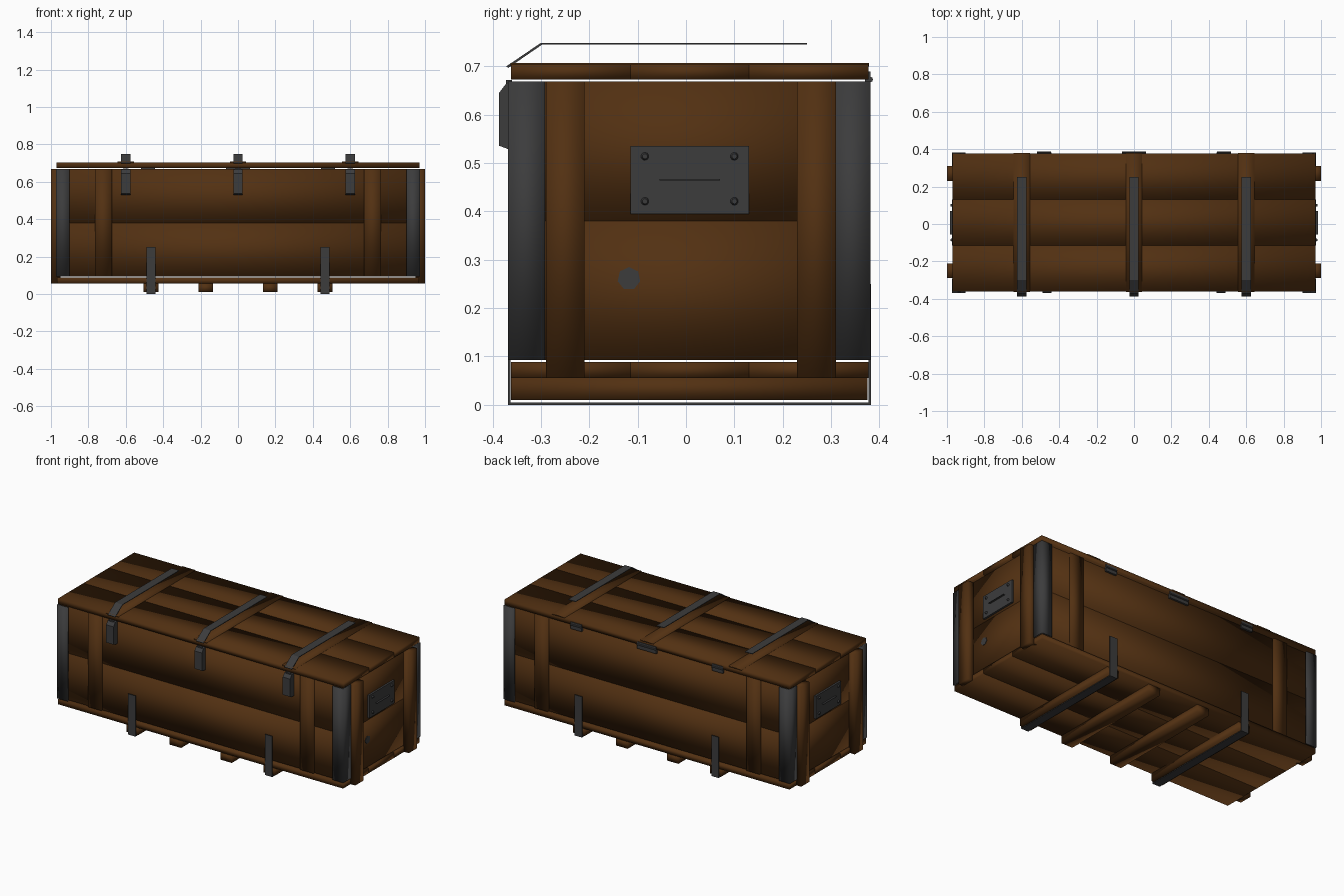
import bpy, bmesh
from mathutils import Vector, Matrix

cube = bpy.data.objects.get("Cube")
if cube:
    bpy.data.objects.remove(cube, do_unlink=True)


def material(name, rgb):
    m = bpy.data.materials.new(name)
    m.use_nodes = True
    color = (*rgb, 1)
    m.diffuse_color = color
    bsdf = next(n for n in m.node_tree.nodes if n.type == 'BSDF_PRINCIPLED')
    bsdf.inputs["Base Color"].default_value = color
    bsdf.inputs["Roughness"].default_value = 0.8
    return m


WOOD = material("dark_brown_wood", (0.085, 0.03, 0.006))
METAL = material("dark_grey_metal", (0.045, 0.045, 0.046))


def finish(name, bm, mat, smooth):
    bmesh.ops.recalc_face_normals(bm, faces=bm.faces)
    me = bpy.data.meshes.new(name)
    bm.to_mesh(me)
    bm.free()
    me.materials.append(mat)
    for p in me.polygons:
        p.use_smooth = smooth
    ob = bpy.data.objects.new(name, me)
    bpy.context.collection.objects.link(ob)
    return ob


def box(name, x, y, z, mat=WOOD, smooth=True):
    """Box from (min, max) pairs; soft shading gives the boards a rounded look."""
    bm = bmesh.new()
    bmesh.ops.create_cube(bm, size=1)
    for v in bm.verts:
        v.co = [(a + b) / 2 + c * (b - a) for (a, b), c in zip((x, y, z), v.co)]
    return finish(name, bm, mat, smooth)


def prism(name, pts, sweep, mat=METAL, smooth=False):
    """Closed profile swept along a vector."""
    bm = bmesh.new()
    face = bm.faces.new([bm.verts.new(p) for p in pts])
    new = bmesh.ops.extrude_face_region(bm, geom=[face])["geom"]
    bmesh.ops.translate(bm, vec=sweep,
                        verts=[g for g in new if isinstance(g, bmesh.types.BMVert)])
    return finish(name, bm, mat, smooth)


def rod(name, center, radius, length, axis, mat=METAL, sides=10, tip=1.0):
    bm = bmesh.new()
    rot = Vector(axis).to_track_quat('Z', 'Y').to_matrix().to_4x4()
    bmesh.ops.create_cone(bm, cap_ends=True, segments=sides, radius1=radius,
                          radius2=radius * tip, depth=length,
                          matrix=Matrix.Translation(center) @ rot)
    return finish(name, bm, mat, False)


def around(c, width):
    return (c - width / 2, c + width / 2)


def mirrored(a, b, s):
    return tuple(sorted((a * s, b * s)))


FRONT, BACK = -0.362, 0.378
LOW, MID, TOP = 0.093, 0.38, 0.669
SPLITS = [FRONT, -0.115, 0.13, BACK]

# Floor and lid boards
for i, y in enumerate(zip(SPLITS, SPLITS[1:])):
    box(f"floor_board_{i}", (-0.968, 0.968), y, (0.055, 0.088))
    box(f"lid_board_{i}", (-0.97, 0.97), y, (0.673, 0.704))

# Wall boards, two per side
for level, z in (("lower", (LOW, MID)), ("upper", (MID, TOP))):
    box(f"front_{level}_board", (-0.955, 0.955), (FRONT + 0.012, FRONT + 0.04), z)
    box(f"back_{level}_board", (-0.955, 0.955), (BACK - 0.04, BACK - 0.012), z)
    for s, side in ((-1, "right"), (1, "left")):
        box(f"{side}_{level}_board", mirrored(0.93, 0.962, s),
            (FRONT + 0.014, BACK - 0.014), z)

for s, side in ((-1, "right"), (1, "left")):
    # Upright battens on the long walls and the ends
    box(f"{side}_front_batten", mirrored(0.675, 0.765, s),
        (FRONT, FRONT + 0.02), (LOW, TOP))
    box(f"{side}_back_batten", mirrored(0.675, 0.765, s),
        (BACK - 0.02, BACK), (LOW, TOP))
    box(f"{side}_end_front_batten", mirrored(0.95, 1.0, s), (-0.29, -0.21), (0.055, TOP))
    box(f"{side}_end_back_batten", mirrored(0.95, 1.0, s), (0.23, 0.31), (0.055, TOP))

    # Angled metal corner guards
    for y, d, end in ((-0.368, 1, "front"), (0.382, -1, "back")):
        t = 0.008
        outline = [(0.973, y), (0.9, y), (0.9, y + d * t), (0.973 - t, y + d * t),
                   (0.973 - t, y + d * 0.076), (0.973, y + d * 0.076)]
        prism(f"{side}_{end}_corner_guard", [(s * px, py, LOW) for px, py in outline],
              (0, 0, TOP - LOW), smooth=True)

    # End plate with rivets and a thin pull bar
    box(f"{side}_end_plate", mirrored(0.955, 0.974, s), (-0.115, 0.13),
        (0.395, 0.535), METAL, False)
    for y in (-0.085, 0.1):
        for z in (0.421, 0.514):
            rod(f"{side}_plate_rivet", (s * 0.977, y, z), 0.009, 0.01, (s, 0, 0), tip=0.6)
    box(f"{side}_pull_bar", mirrored(0.97, 0.985, s), (-0.055, 0.07),
        (0.464, 0.467), METAL, False)

    # Metal straps wrapped around the outer skids
    x = around(s * 0.465, 0.05)
    f, b, h, t = -0.368, 0.383, 0.25, 0.005
    loop = [(f, h), (f, 0), (b, 0), (b, h), (b - t, h), (b - t, t), (f + t, t), (f + t, h)]
    prism(f"{side}_bottom_strap", [(x[0], py, pz) for py, pz in loop],
          (x[1] - x[0], 0, 0))

# Worn metal patch on the left end
rod("worn_patch", (0.963, -0.118, 0.261), 0.024, 0.004, (1, 0, 0), sides=7)

# Skids under the floor
for x in (-0.465, -0.172, 0.172, 0.465):
    box("skid", around(x, 0.078), (FRONT, BACK - 0.002), (0.01, 0.056))

# Lid battens, raised straps and front clasps
for x in (-0.6, 0, 0.6):
    left, right = around(x, 0.05)
    box("lid_batten", around(x, 0.088), (FRONT - 0.001, BACK + 0.001), (0.7, 0.707))
    bent = [(0.25, 0.749), (-0.3, 0.749), (-0.372, 0.7), (-0.368, 0.697),
            (-0.298, 0.745), (0.25, 0.745)]
    prism("lid_strap", [(left, y, z) for y, z in bent], (right - left, 0, 0))
    hook = [(-0.35, TOP), (-0.371, 0.666), (-0.387, 0.645), (-0.387, 0.536),
            (-0.368, 0.529), (-0.35, 0.529)]
    prism("clasp", [(left, y, z) for y, z in hook], (right - left, 0, 0))
    box("clasp_pin", around(x, 0.03), (-0.372, -0.36), (0.655, 0.672), METAL, False)

# Back hinges
for x, width in ((-0.48, 0.075), (0, 0.13), (0.48, 0.075)):
    box("hinge_leaf", around(x, width), (0.37, 0.382), (0.648, 0.69), METAL, False)
    rod("hinge_pin", (x, 0.381, 0.673), 0.006, width, (1, 0, 0), sides=8)
